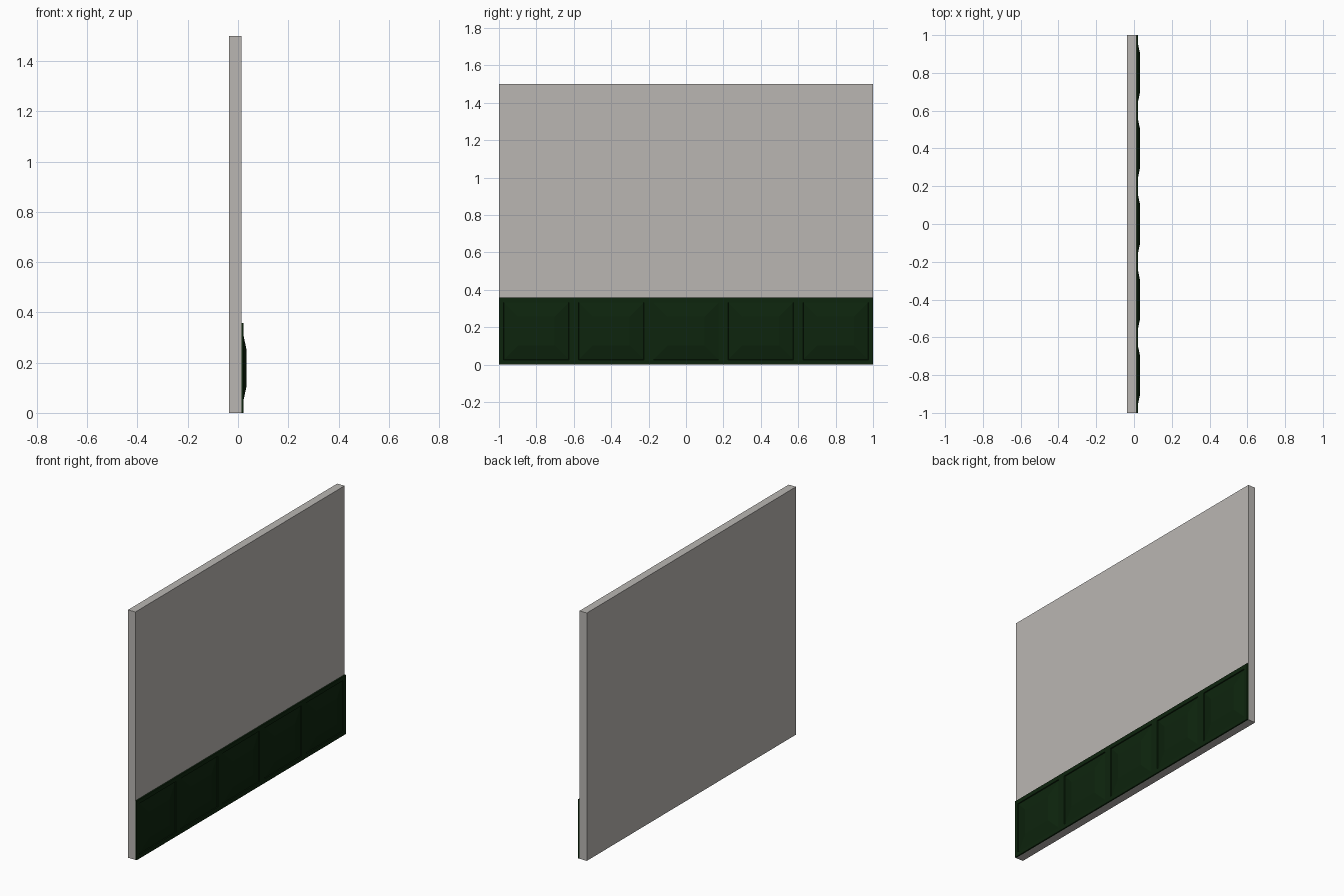
import bpy, bmesh

if "Cube" in bpy.data.objects:
    bpy.data.objects.remove(bpy.data.objects["Cube"])


def material(name, rgb):
    m = bpy.data.materials.new(name)
    m.diffuse_color = (*rgb, 1)
    m.use_nodes = True
    m.node_tree.nodes["Principled BSDF"].inputs["Base Color"].default_value = m.diffuse_color
    return m


def make_object(name, bm, mat):
    bmesh.ops.recalc_face_normals(bm, faces=bm.faces)
    me = bpy.data.meshes.new(name)
    bm.to_mesh(me)
    bm.free()
    me.materials.append(mat)
    ob = bpy.data.objects.new(name, me)
    bpy.context.collection.objects.link(ob)
    return ob


plaster = material("warm grey plaster", (0.49, 0.47, 0.45))
green = material("dark green paint", (0.004, 0.018, 0.004))

# wall slab
X0, X1, H = -0.036, 0.013, 1.5
bm = bmesh.new()
bmesh.ops.create_cube(bm, size=1)
for v in bm.verts:
    v.co = ((X0 + X1) / 2 + v.co.x * (X1 - X0), v.co.y * 2, (v.co.z + 0.5) * H)
make_object("wall", bm, plaster)

# wainscot board: five cells, front face split into a grid
FRONT, TOP, N = 0.022, 0.358, 5
bm = bmesh.new()
low, high = [], []
for i in range(N + 1):
    y = -1 + 2 * i / N
    low.append(bm.verts.new((FRONT, y, 0)))
    high.append(bm.verts.new((FRONT, y, TOP)))
cells = [bm.faces.new((low[i], low[i + 1], high[i + 1], high[i])) for i in range(N)]

# edges and back of the board
ext = bmesh.ops.extrude_edge_only(bm, edges=[e for e in bm.edges if e.is_boundary])
for v in [g for g in ext["geom"] if isinstance(g, bmesh.types.BMVert)]:
    v.co.x = X1

# frame, groove, then sloped raised field in every cell
for thick, depth in ((0.025, 0), (0.002, -0.005), (0.075, 0.016)):
    bmesh.ops.inset_individual(bm, faces=cells, thickness=thick, depth=depth,
                               use_even_offset=True)
make_object("wainscot_panels", bm, green)
